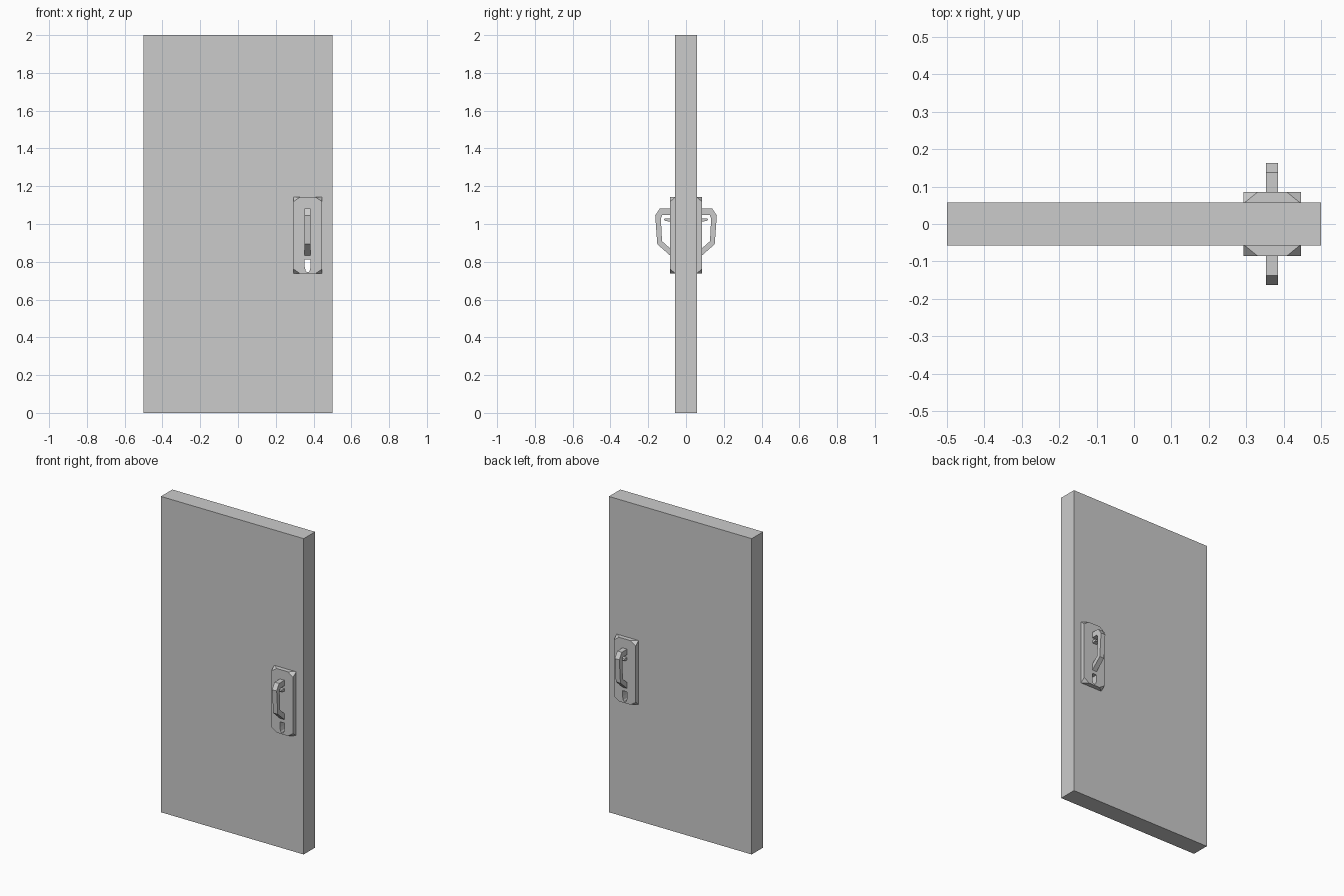
import bpy, bmesh

if "Cube" in bpy.data.objects:
    bpy.data.objects.remove(bpy.data.objects["Cube"])

CX = 0.369            # centre line of the lock hardware
DOOR_Y, PLATE_Y = 0.057, 0.085


def finish(bm, name):
    bmesh.ops.recalc_face_normals(bm, faces=bm.faces)
    mesh = bpy.data.meshes.new(name)
    bm.to_mesh(mesh)
    bm.free()
    ob = bpy.data.objects.new(name, mesh)
    bpy.context.collection.objects.link(ob)
    return ob


def prism(name, points, offset):
    """Extrude a closed outline of 3D points along offset."""
    bm = bmesh.new()
    face = bm.faces.new([bm.verts.new(p) for p in points])
    new = bmesh.ops.extrude_face_region(bm, geom=[face])["geom"]
    bmesh.ops.translate(bm, vec=offset,
                        verts=[g for g in new if isinstance(g, bmesh.types.BMVert)])
    return finish(bm, name)


def side_profile(name, pts, side, half):
    """Extrude a (y, z) profile across x, centred on the hardware."""
    return prism(name, [(CX - half, side * y, z) for y, z in pts], (2 * half, 0, 0))


def cut(ob, cutter):
    mod = ob.modifiers.new("keyhole", 'BOOLEAN')
    mod.operation, mod.solver, mod.object = 'DIFFERENCE', 'EXACT', cutter
    bpy.context.view_layer.objects.active = ob
    bpy.ops.object.modifier_apply(modifier=mod.name)


# Keyhole cutter running through everything
key = [(-.016, .812), (.016, .812), (.016, .775), (.011, .753),
       (.005, .745), (-.005, .745), (-.011, .753), (-.016, .775)]
cutter = prism("keyhole_cutter", [(CX + x, -.2, z) for x, z in key], (0, .4, 0))
cutter.hide_render = True

# Door slab
slab = prism("door_slab", [(-.5, -DOOR_Y, 0), (.5, -DOOR_Y, 0),
                           (.5, -DOOR_Y, 2), (-.5, -DOOR_Y, 2)], (0, 2 * DOOR_Y, 0))
cut(slab, cutter)

x0, x1, z0, z1 = .293, .446, .737, 1.143
cx, cz = .037, .025
for side, label in ((-1, "front"), (1, "back")):
    # Lock plate: square at the door, corners sloped off at the face
    bm = bmesh.new()
    for x, sx in ((x0, 1), (x1, -1)):
        for z, sz in ((z0, 1), (z1, -1)):
            bm.verts.new((x, side * (DOOR_Y - .002), z))
            bm.verts.new((x + sx * cx, side * PLATE_Y, z))
            bm.verts.new((x, side * PLATE_Y, z + sz * cz))
    bmesh.ops.convex_hull(bm, input=bm.verts)
    bmesh.ops.dissolve_limit(bm, angle_limit=.01, verts=bm.verts, edges=bm.edges)
    cut(finish(bm, label + "_lock_plate"), cutter)

    # Bent pull handle
    side_profile(label + "_handle",
                 [(.083, 1.083), (.138, 1.083), (.163, 1.045), (.152, .893), (.083, .832),
                  (.083, .870), (.127, .909), (.133, 1.030), (.125, 1.048), (.083, 1.048)],
                 side, .016)
    # Thumb latch
    side_profile(label + "_thumb_latch",
                 [(.083, 1.030), (.110, 1.030), (.117, 1.024), (.110, 1.016), (.083, 1.013)],
                 side, .015)

bpy.data.objects.remove(cutter)
